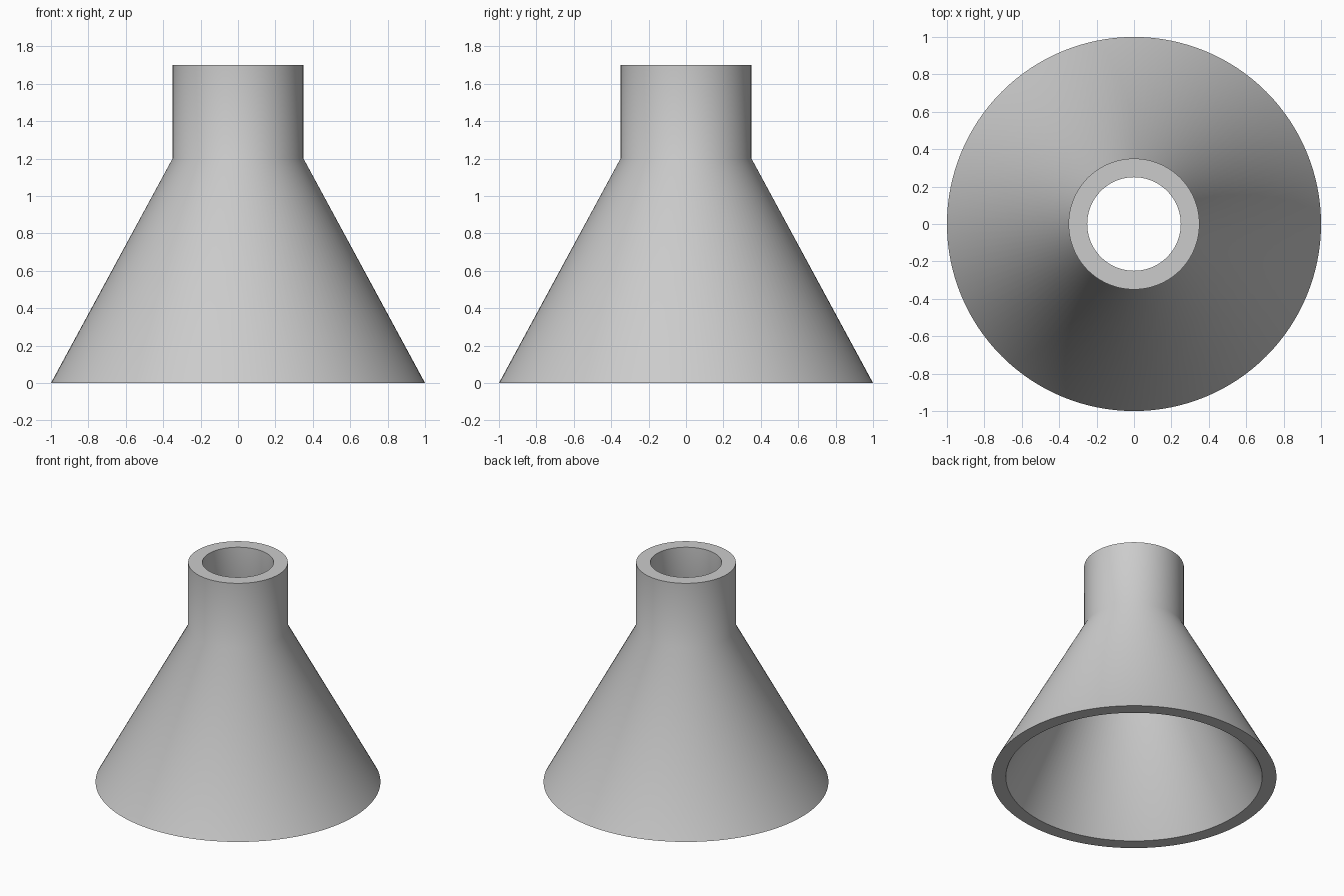
import bpy, bmesh, math

cube = bpy.data.objects.get("Cube")
if cube:
    bpy.data.objects.remove(cube, do_unlink=True)

SEGMENTS = 128
NECK_Z, TOP_Z = 1.2, 1.7
WALL = 0.1
BASE_R, NECK_R = 1.0, 0.35

# Light grey material
grey = bpy.data.materials.new("light_grey")
grey.use_nodes = True
colour = (0.6, 0.6, 0.6, 1.0)
grey.diffuse_color = colour
grey.node_tree.nodes["Principled BSDF"].inputs["Base Color"].default_value = colour

# Closed wall profile: outer side upwards, then inner side downwards
outer = [(BASE_R, 0), (NECK_R, NECK_Z), (NECK_R, TOP_Z)]
inner = [(r - WALL, z) for r, z in reversed(outer)]
profile = outer + inner

# Revolve the profile into a hollow funnel
bm = bmesh.new()
verts = [bm.verts.new((r, 0, z)) for r, z in profile]
edges = [bm.edges.new((v, verts[(i + 1) % len(verts)])) for i, v in enumerate(verts)]
bmesh.ops.spin(bm, geom=verts + edges, cent=(0, 0, 0), axis=(0, 0, 1),
               angle=math.tau, steps=SEGMENTS, use_merge=True)
bmesh.ops.remove_doubles(bm, verts=bm.verts[:], dist=0.0001)
bmesh.ops.recalc_face_normals(bm, faces=bm.faces[:])

mesh = bpy.data.meshes.new("funnel")
bm.to_mesh(mesh)
bm.free()
mesh.materials.append(grey)
funnel = bpy.data.objects.new("funnel", mesh)
bpy.context.collection.objects.link(funnel)

# Smooth walls with crisp rims
bpy.ops.object.select_all(action='DESELECT')
funnel.select_set(True)
bpy.context.view_layer.objects.active = funnel
bpy.ops.object.shade_smooth_by_angle(angle=math.radians(30))
